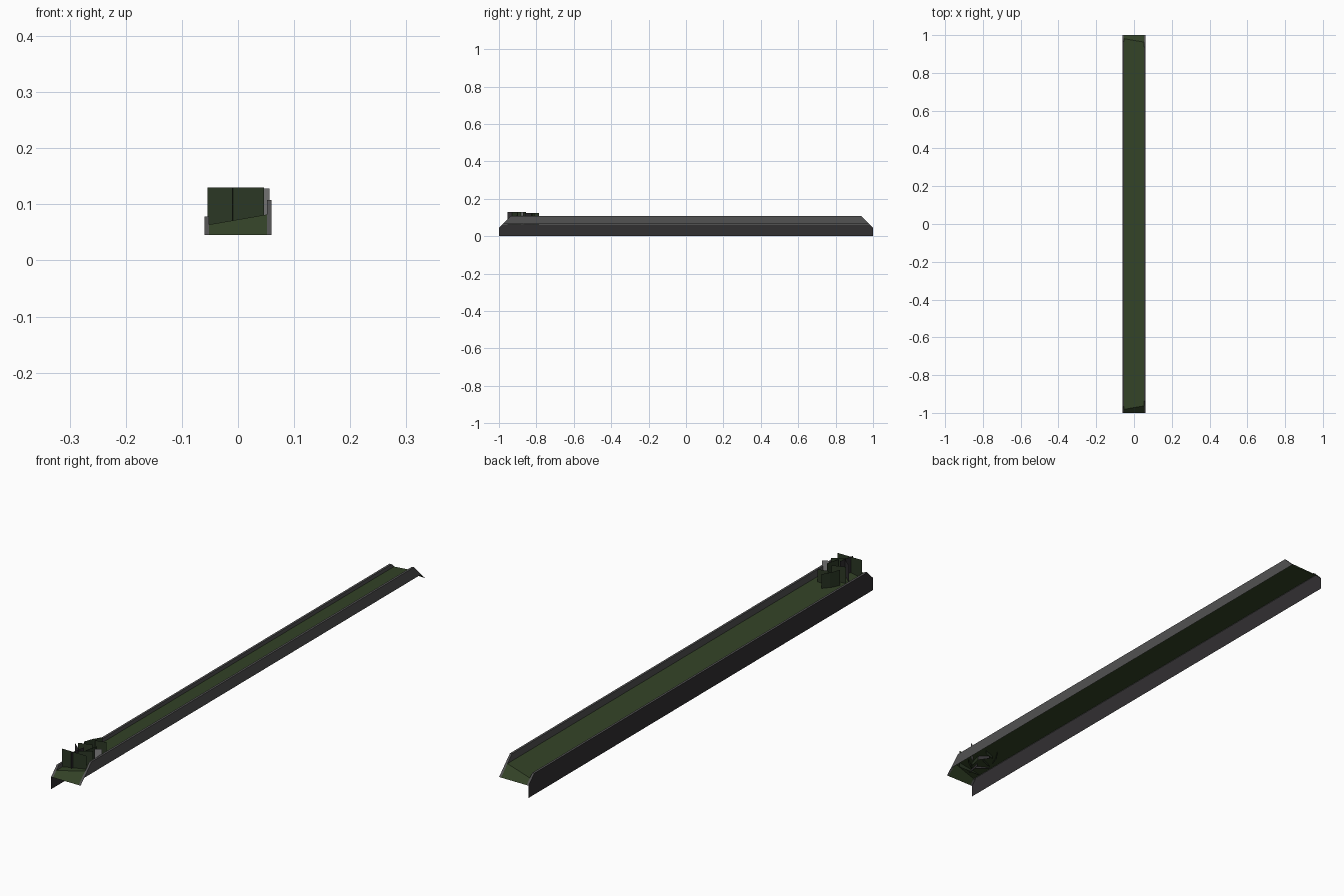
import bpy, math

if "Cube" in bpy.data.objects:
    bpy.data.objects.remove(bpy.data.objects["Cube"])

def mat(name, c):
    m = bpy.data.materials.new(name)
    m.diffuse_color = (*c, 1)
    m.use_nodes = True
    m.node_tree.nodes["Principled BSDF"].inputs["Base Color"].default_value = m.diffuse_color
    return m

GRASS = mat("grass green", (0.033, 0.055, 0.020))
STONE = mat("kerb grey", (0.085, 0.085, 0.085))
DARK = mat("dark grey", (0.031, 0.029, 0.031))
LEAF = mat("leaf green", (0.024, 0.038, 0.018))
PALE = mat("pale grey", (0.25, 0.25, 0.25))
BASE = 0.045            # height where the 45 degree end ramps start

def obj(name, verts, faces, m):
    me = bpy.data.meshes.new(name)
    me.from_pydata(verts, [], faces)
    me.materials.append(m)
    o = bpy.data.objects.new(name, me)
    bpy.context.collection.objects.link(o)
    return o

def end(z):
    return 1 - max(0, z - BASE)

def strip(name, profile, m, ramps=()):
    """Open x/z profile swept along y, ends cut by the ramp plane.
    ramps: (x0, z0, x1, z1) edges carried down the ramp to BASE."""
    verts, faces = [], []
    for x, z in profile:
        verts += [(x, -end(z), z), (x, end(z), z)]
    for i in range(len(profile) - 1):
        a = 2 * i
        faces.append((a, a + 1, a + 3, a + 2))
    for x0, z0, x1, z1 in ramps:
        for s in (-1, 1):
            n = len(verts)
            verts += [(x0, s, BASE), (x1, s, BASE),
                      (x1, s * end(z1), z1), (x0, s * end(z0), z0)]
            faces.append((n, n + 1, n + 2, n + 3) if s < 0 else (n + 3, n + 2, n + 1, n))
    return obj(name, verts, faces, m)

# sloping grass bed with ramped ends
strip("grass_bed", [(0.052, 0.082), (-0.052, 0.064)], GRASS,
      [(-0.052, 0.064, 0.052, 0.082)])
# high right kerb
strip("right_kerb", [(0.06, 0.066), (0.06, 0.108), (0.052, 0.108), (0.052, 0.078)],
      STONE, [(0.052, 0.108, 0.06, 0.108)])
# low left kerb cap and inner face
strip("left_kerb", [(-0.052, 0.06), (-0.052, 0.078), (-0.06, 0.078)], STONE,
      [(-0.06, 0.078, -0.052, 0.078)])
# left outer panel with skirt down to the ground
strip("left_skirt", [(-0.06, 0.078), (-0.06, BASE), (-0.06, 0.0)], DARK)

# upright plant cards at the front end: x, y, width, top, angle, colour
cards = [(-0.004, -0.945, 0.10, 0.13, 0, LEAF),
         (-0.005, -0.925, 0.06, 0.13, 80, DARK),
         (0.020, -0.915, 0.05, 0.13, 35, LEAF),
         (-0.025, -0.90, 0.05, 0.13, -40, DARK),
         (0.022, -0.885, 0.05, 0.128, 75, LEAF),
         (0.045, -0.875, 0.025, 0.128, 30, PALE),
         (-0.015, -0.865, 0.05, 0.128, 20, LEAF),
         (0.015, -0.845, 0.045, 0.125, -55, DARK),
         (-0.025, -0.83, 0.04, 0.125, 70, LEAF),
         (0.012, -0.815, 0.04, 0.125, 15, LEAF),
         (-0.01, -0.80, 0.035, 0.125, 60, LEAF)]
for i, (x, y, w, top, deg, m) in enumerate(cards):
    dx = math.cos(math.radians(deg)) * w / 2
    dy = math.sin(math.radians(deg)) * w / 2
    lo = 0.062
    obj(f"plant_card_{i + 1}", [(x - dx, y - dy, lo), (x + dx, y + dy, lo),
        (x + dx, y + dy, top), (x - dx, y - dy, top)], [(0, 1, 2, 3)], m)
